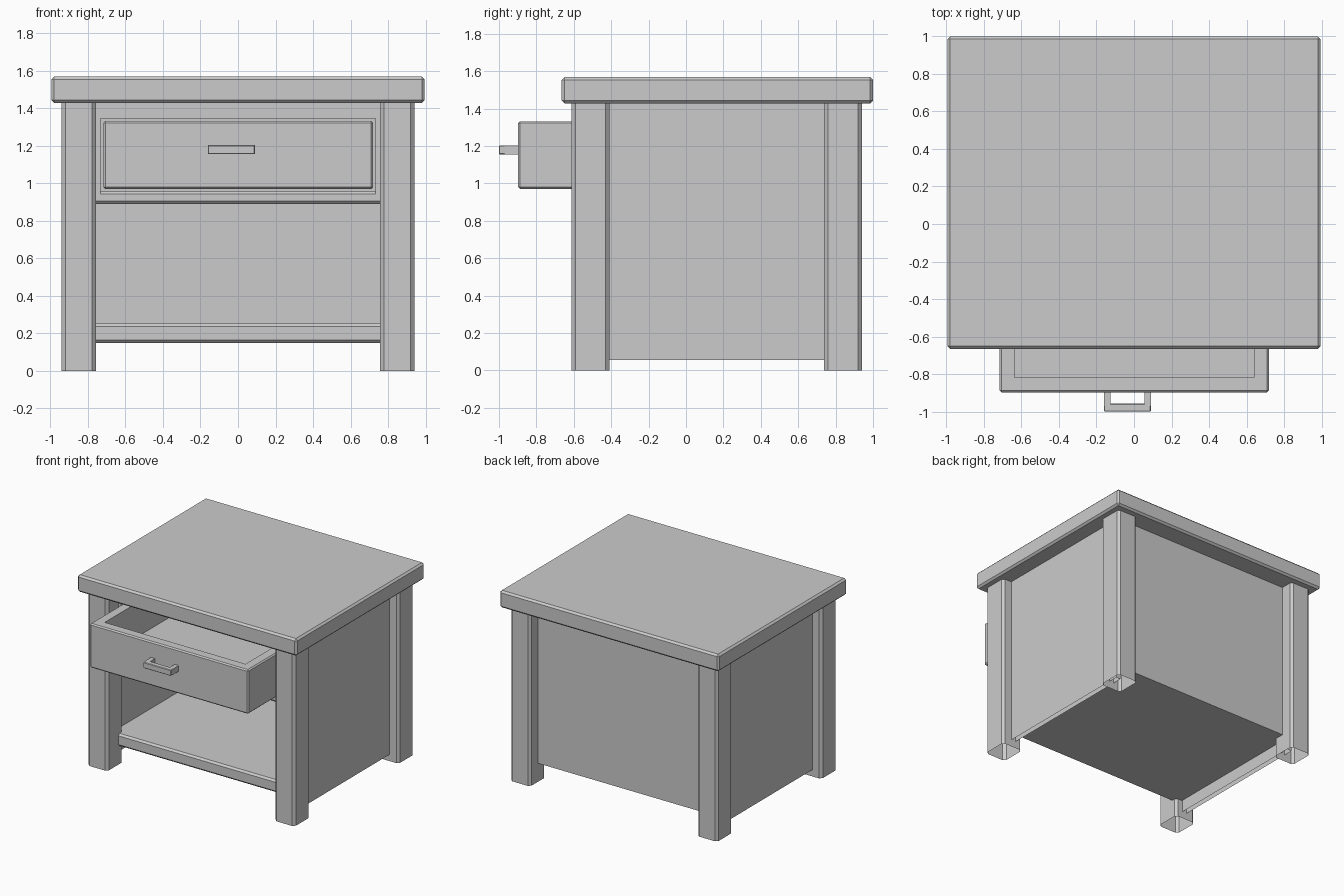
import bpy, bmesh

if "Cube" in bpy.data.objects:
    bpy.data.objects.remove(bpy.data.objects["Cube"])


def box(name, lo, hi, chamfer=0.0, vertical_only=False, open_bottom=False, open_top=False):
    """Box between two corners, optionally chamfered or open at the ends."""
    bm = bmesh.new()
    bmesh.ops.create_cube(bm, size=1)
    for v in bm.verts:
        for i in range(3):
            v.co[i] = lo[i] if v.co[i] < 0 else hi[i]
    if chamfer:
        edges = [e for e in bm.edges if not vertical_only
                 or abs(e.verts[0].co.z - e.verts[1].co.z) > 1e-4]
        bmesh.ops.bevel(bm, geom=edges, offset=chamfer, segments=1, affect='EDGES')
    bm.normal_update()
    ends = [f for f in bm.faces if (open_bottom and f.normal.z < -0.99)
            or (open_top and f.normal.z > 0.99)]
    if ends:
        bmesh.ops.delete(bm, geom=ends, context='FACES')
    me = bpy.data.meshes.new(name)
    bm.to_mesh(me)
    bm.free()
    ob = bpy.data.objects.new(name, me)
    bpy.context.collection.objects.link(ob)
    return ob


# Table top
box("table_top", (-0.995, -0.665, 1.428), (0.995, 1.0, 1.568), 0.015)

# Legs with chamfered corners and side panels
for side, s in (("left", -1), ("right", 1)):
    x0, x1 = sorted((s * 0.757, s * 0.94))
    for row, y0, y1 in (("front", -0.612, -0.41), ("back", 0.738, 0.94)):
        box(f"{row}_{side}_leg", (x0, y0, 0), (x1, y1, 1.43), 0.02,
            vertical_only=True, open_bottom=True, open_top=True)
    x0, x1 = sorted((s * 0.82, s * 0.86))
    box(f"{side}_panel", (x0, -0.47, 0.055), (x1, 0.82, 1.43), open_bottom=True)

# Back panel
box("back_panel", (-0.82, 0.80, 0.15), (0.82, 0.835, 1.43))

# Lower shelf
box("shelf", (-0.83, -0.47, 0.15), (0.83, 0.82, 0.252), 0.015)

# Frame around the drawer opening
FY0, FY1 = -0.47, -0.40
box("frame_bottom_rail", (-0.80, FY0, 0.89), (0.80, FY1, 0.957), 0.015)
box("frame_top_rail", (-0.80, FY0, 1.345), (0.80, FY1, 1.43))
for side, s in (("left", -1), ("right", 1)):
    x0, x1 = sorted((s * 0.733, s * 0.80))
    box(f"frame_{side}_stile", (x0, FY0, 0.94), (x1, FY1, 1.36))

# Open drawer: inset the top and sink it to form the tray
drawer = box("drawer", (-0.717, -0.897, 0.97), (0.72, 0.42, 1.332), 0.01)
bm = bmesh.new()
bm.from_mesh(drawer.data)
bm.normal_update()
top = max(bm.faces, key=lambda f: f.normal.z + f.calc_center_median().z)
bmesh.ops.inset_region(bm, faces=[top], thickness=0.07, use_even_offset=True)
tray = bmesh.ops.extrude_face_region(bm, geom=[top])
verts = [g for g in tray["geom"] if isinstance(g, bmesh.types.BMVert)]
bmesh.ops.translate(bm, vec=(0, 0, -0.28), verts=verts)
if top.is_valid:
    bmesh.ops.delete(bm, geom=[top], context='FACES_ONLY')
bmesh.ops.recalc_face_normals(bm, faces=bm.faces)
bm.to_mesh(drawer.data)
bm.free()

# Drawer handle
box("handle_bar", (-0.16, -1.0, 1.155), (0.09, -0.957, 1.203), 0.004)
for side, x in (("left", -0.16), ("right", 0.055)):
    box(f"handle_{side}_post", (x, -0.97, 1.155), (x + 0.035, -0.89, 1.203))
